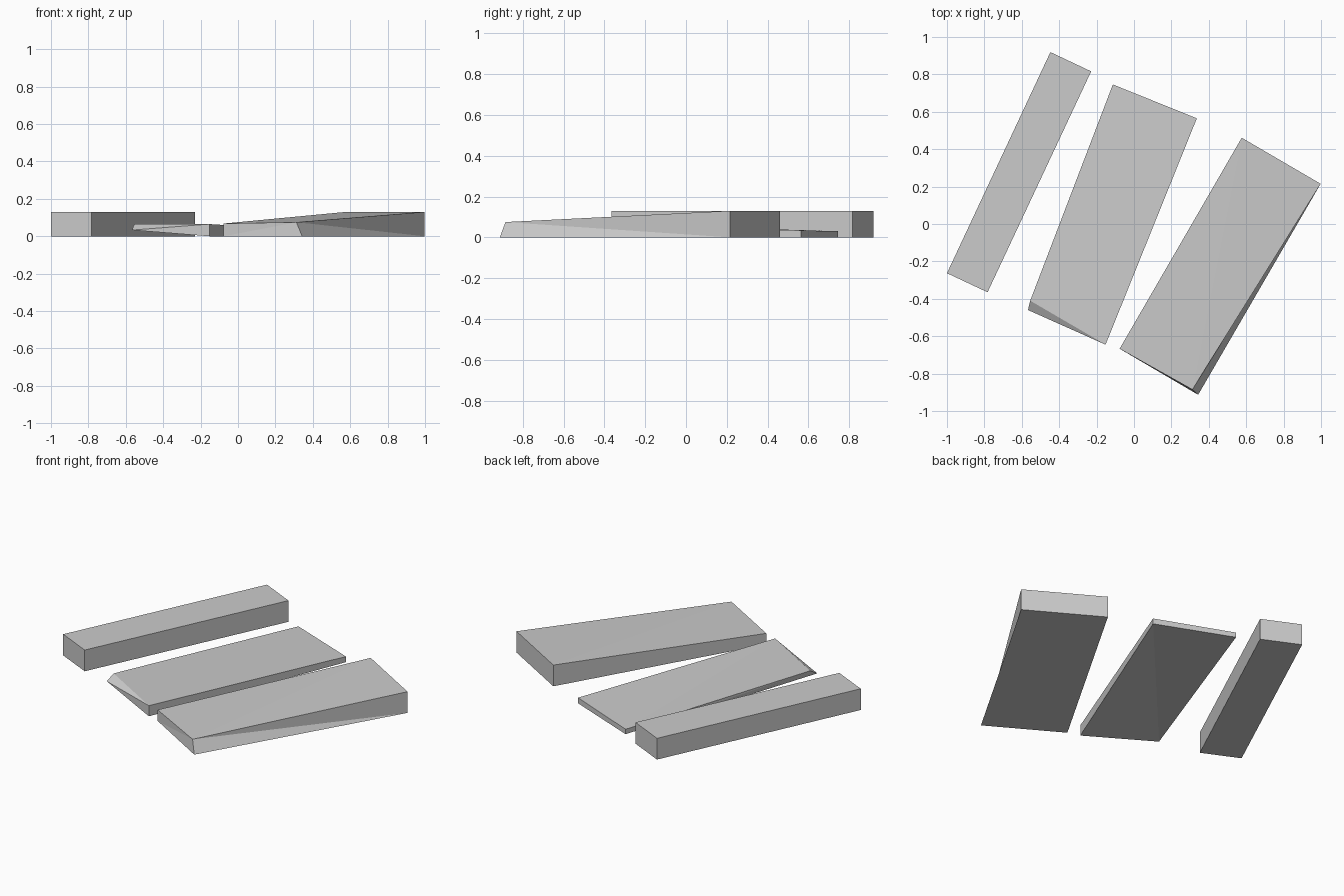
import bpy, bmesh

cube = bpy.data.objects.get("Cube")
if cube:
    bpy.data.objects.remove(cube, do_unlink=True)

grey = bpy.data.materials.new("light grey")
grey.use_nodes = True
grey.diffuse_color = (0.6, 0.6, 0.6, 1)
grey.node_tree.nodes["Principled BSDF"].inputs["Base Color"].default_value = (0.6, 0.6, 0.6, 1)


def plank(name, outline, tops, shifts):
    """Extrude an outline (front left, front right, back right, back left) up to
    the corner heights in tops, then offset single corners by shifts."""
    bm = bmesh.new()
    bottom = [bm.verts.new((x, y, 0)) for x, y in outline]
    top = [bm.verts.new((x, y, z)) for (x, y), z in zip(outline, tops)]
    rings = {"bottom": bottom, "top": top}
    for (ring, corner), offset in shifts.items():
        for axis in range(3):
            rings[ring][corner].co[axis] += offset[axis]

    # Each quad is folded along the diagonal through its first corner
    quads = [[bottom[i] for i in (0, 3, 2, 1)], [top[i] for i in (1, 2, 3, 0)]]
    for i in range(4):
        j = (i + 1) % 4
        quads.append([bottom[i], bottom[j], top[j], top[i]])
    # The right side folds along its other diagonal
    quads[3] = quads[3][1:] + quads[3][:1]
    for a, b, c, d in quads:
        bm.faces.new((a, b, c))
        bm.faces.new((a, c, d))
    bmesh.ops.recalc_face_normals(bm, faces=bm.faces)

    mesh = bpy.data.meshes.new(name)
    bm.to_mesh(mesh)
    bm.free()
    mesh.materials.append(grey)
    obj = bpy.data.objects.new(name, mesh)
    bpy.context.collection.objects.link(obj)


# Plain narrow block
plank("narrow_plank",
      [(-1, -0.263), (-0.783, -0.365), (-0.229, 0.816), (-0.447, 0.919)],
      [0.13] * 4, {})

# Thin plank with a lifted, undercut front corner
plank("thin_plank",
      [(-0.555, -0.41), (-0.152, -0.645), (0.336, 0.565), (-0.113, 0.746)],
      [0.065, 0.065, 0.034, 0.03],
      {("bottom", 0): (-0.012, -0.05, 0.033)})

# Wide plank that thins to the front, with one top corner pulled in
plank("wide_plank",
      [(-0.077, -0.667), (0.343, -0.913), (0.998, 0.215), (0.576, 0.461)],
      [0.068, 0.075, 0.13, 0.13],
      {("top", 1): (-0.031, 0.028, 0)})
